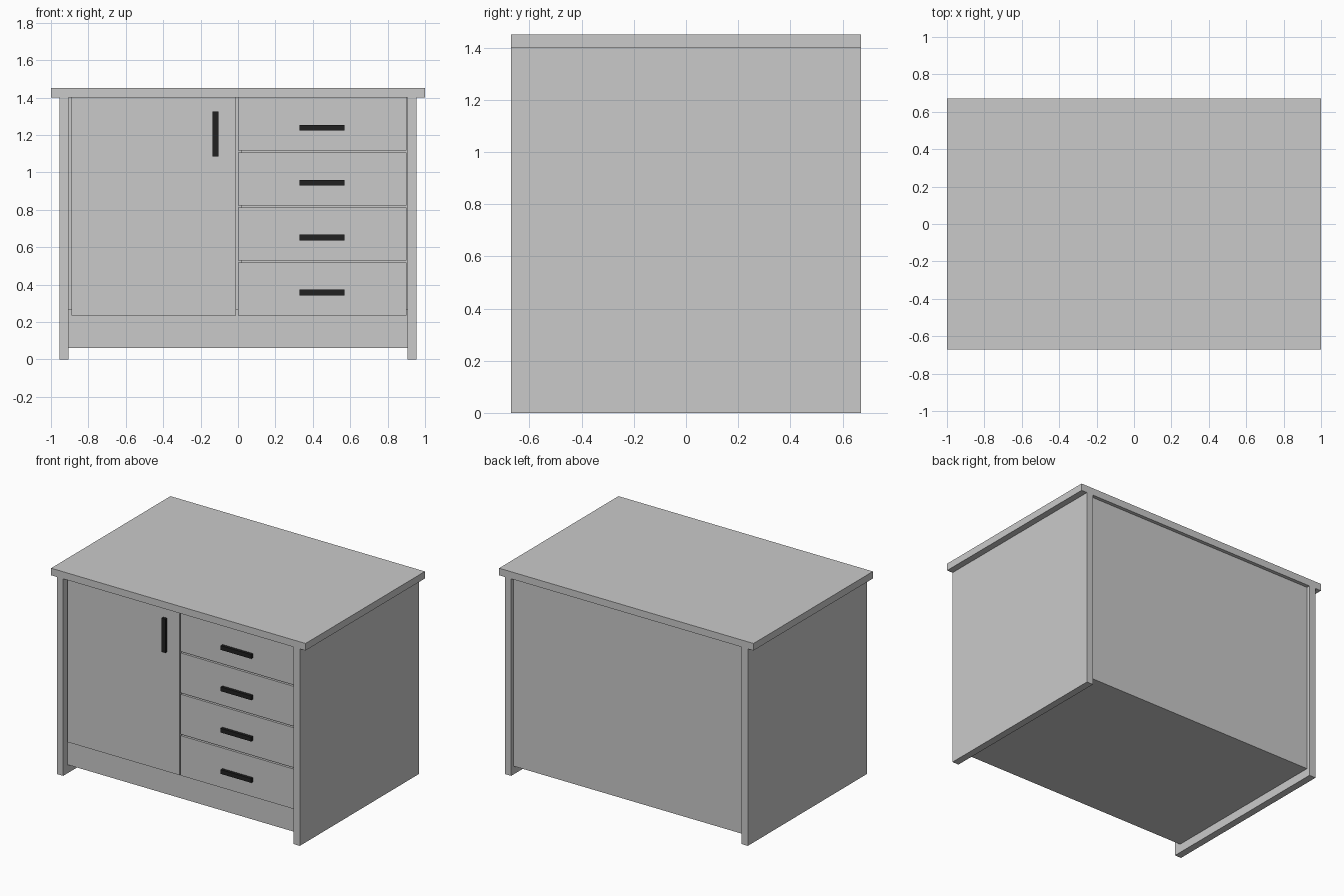
import bpy

if "Cube" in bpy.data.objects:
    bpy.data.objects.remove(bpy.data.objects["Cube"])

def material(name, rgb):
    m = bpy.data.materials.new(name)
    m.diffuse_color = (*rgb, 1.0)
    m.use_nodes = True
    m.node_tree.nodes["Principled BSDF"].inputs["Base Color"].default_value = m.diffuse_color
    return m

GREY = material("light_grey", (0.59, 0.59, 0.59))
BLACK = material("handle_black", (0.015, 0.015, 0.015))

def box(name, x, y, z, mat=GREY):
    """Box from (min, max) ranges on each axis."""
    bpy.ops.mesh.primitive_cube_add(size=1)
    o = bpy.context.object
    o.name = name
    for v in o.data.vertices:
        v.co = [r[0] if c < 0 else r[1] for r, c in zip((x, y, z), v.co)]
    o.data.materials.append(mat)
    return o

D = 0.67            # half depth
TOP = 1.40          # underside of the worktop
INNER = 0.905       # inner face of the side panels
FRONT = (-D + 0.025, -D + 0.05)     # door and drawer front thickness
HANDLE = (-D + 0.004, FRONT[0])     # handle depth

# Worktop and side panels
box("worktop", (-1, 1), (-D, D), (TOP, TOP + 0.05))
box("left_side_panel", (-0.955, -INNER), (-D, D), (0, TOP))
box("right_side_panel", (INNER, 0.955), (-D, D), (0, TOP))

# Base, back panel and centre divider
box("base", (-INNER, INNER), (FRONT[1], D - 0.05), (0.06, 0.27))
box("back_panel", (-INNER, INNER), (D - 0.05, D - 0.025), (0.06, TOP))
box("centre_divider", (-0.03, 0.02), (FRONT[1] + 0.01, D - 0.05), (0.27, TOP))

# Door with upright handle
box("door", (-0.89, -0.01), FRONT, (0.235, TOP))
box("door_handle", (-0.135, -0.105), HANDLE, (1.085, 1.325), BLACK)

# Four drawer fronts with level handles
height, gap = 0.284, 0.0097
for i in range(4):
    z = 0.235 + i * (height + gap)
    box(f"drawer_front_{i + 1}", (0.0, 0.90), FRONT, (z, z + height))
    box(f"drawer_handle_{i + 1}", (0.33, 0.57), HANDLE, (z + 0.108, z + 0.138), BLACK)
